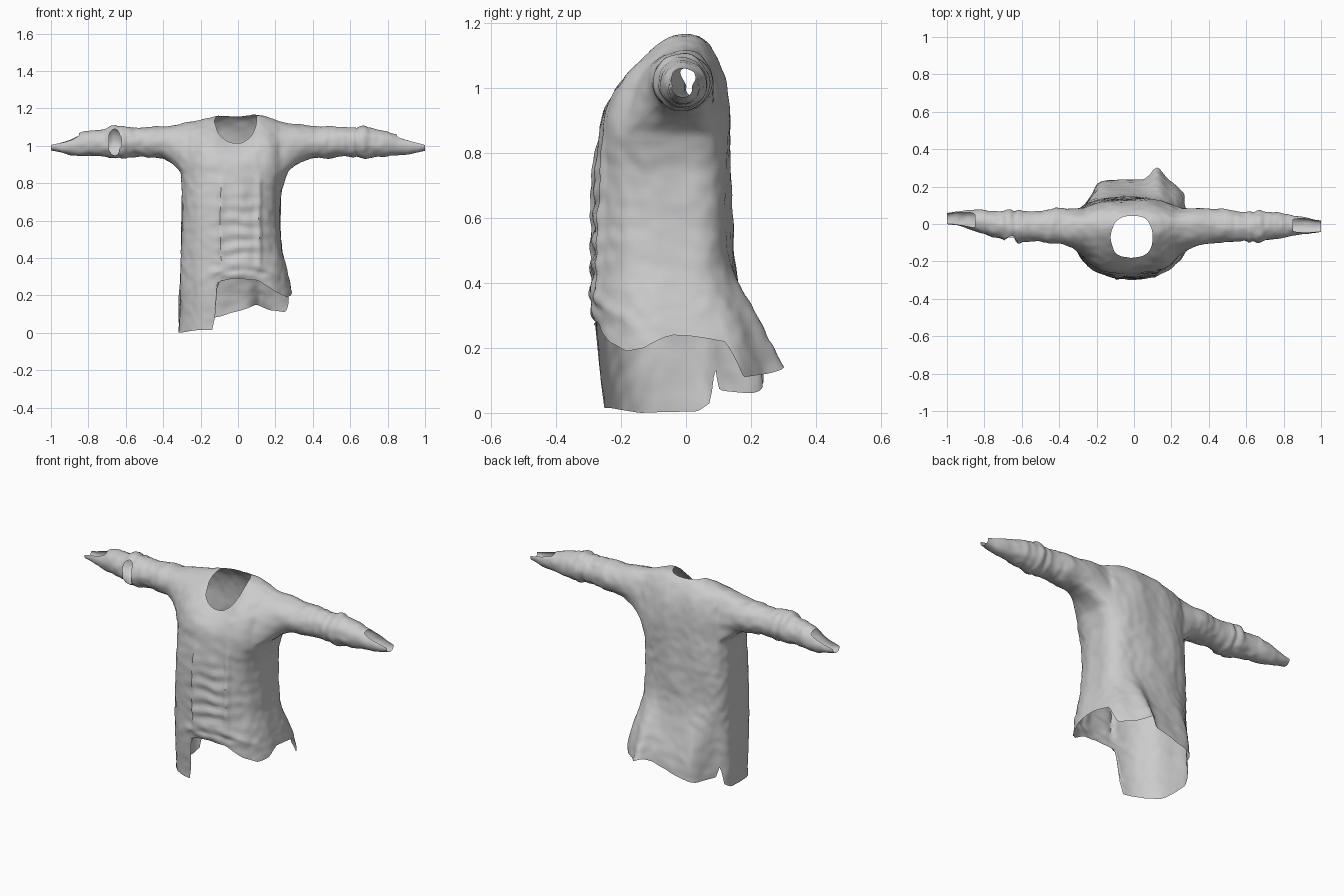
import bpy, bmesh, math
from mathutils import Vector, noise

if "Cube" in bpy.data.objects:
    bpy.data.objects.remove(bpy.data.objects["Cube"])

N, K, D, J = 128, 12, 20, 48      # torso columns, half armhole, half yoke, yoke rows
ARMPIT, FIXED = 0.86, 0.33


def interp(table, v):
    """Piecewise linear lookup in rows (key, a, b, ...) sorted by key."""
    if v <= table[0][0]:
        return table[0][1:]
    for p, q in zip(table, table[1:]):
        if v <= q[0]:
            t = (v - p[0]) / (q[0] - p[0])
            return [a + (b - a) * t for a, b in zip(p[1:], q[1:])]
    return table[-1][1:]


def smooth(a, b, v):
    t = min(1, max(0, (v - a) / (b - a)))
    return t * t * (3 - 2 * t)


def gauss(v, centre, width):
    return math.exp(-((v - centre) / width) ** 2)


# z: left x, right x, front y, back y
BODY = [(0, -.32, .305, -.26, .14), (.15, -.315, .30, -.275, .14),
        (.3, -.31, .27, -.285, .14), (.45, -.305, .235, -.288, .142),
        (.6, -.30, .222, -.285, .142), (.75, -.30, .23, -.28, .138),
        (.86, -.305, .265, -.268, .135)]
# angle in degrees: hem height
HEM = [(0, .24), (20, .22), (35, .11), (60, .12), (75, .15), (100, .09), (125, .06),
       (143, .07), (150, .14), (157, .03), (170, .005), (200, 0), (235, .015),
       (252, .015), (256, .27), (270, .29), (290, .28), (310, .22), (330, .19),
       (345, .2), (360, .24)]
# distance along arm: centre y, centre z, radius y, radius z
ARM = [(.42, -.01, 1.017, .095, .088), (.52, -.012, 1.017, .082, .081),
       (.6, -.015, 1.017, .078, .08), (.62, -.015, 1.017, .09, .087),
       (.635, -.015, 1.017, .076, .076), (.655, -.013, 1.02, .088, .088),
       (.68, -.012, 1.018, .09, .088), (.695, -.01, 1.014, .076, .077),
       (.8, -.006, 1.01, .066, .066), (.9, -.008, 1.0, .046, .048),
       (1.0, -.01, .997, .03, .024)]


def body_point(theta, z):
    xl, xr, yf, yb = interp(BODY, z)
    c, s = math.cos(theta), math.sin(theta)
    x = (xl + xr) / 2 + (xr - xl) / 2 * math.copysign(abs(c) ** .8, c)
    if s < 0:
        y = -.04 + (yf + .04) * abs(s) ** .75
    else:
        y = -.04 + (yb + .04) * s ** .5
        # flared back tail with one deep pleat
        flare = .1 * (1 - smooth(.08, .52, z))
        shape = smooth(-.28, -.17, x) + .75 * gauss(x, .125, .045) - .4 * smooth(.2, .32, x)
        y += flare * shape * min(1, s / .35)
    return Vector((x, y, z))


bm = bmesh.new()


def skin(a, b, closed):
    n = len(a)
    for i in range(n if closed else n - 1):
        bm.faces.new((a[i], a[(i + 1) % n], b[(i + 1) % n], b[i]))


# Torso: rings from armpit down to the uneven hem
rings = []
for r in range(54):
    ring = []
    for i in range(N):
        theta = 2 * math.pi * i / N
        if r <= 36:
            z = ARMPIT + (FIXED - ARMPIT) * r / 36
        else:
            z = FIXED + (interp(HEM, math.degrees(theta))[0] - FIXED) * (r - 36) / 17
        ring.append(bm.verts.new(body_point(theta, z)))
    if rings:
        skin(rings[-1], ring, True)
    rings.append(ring)
top = rings[0]

# Yoke: front panel carried over the shoulders to the back panel
yoke = []
for j in range(J + 1):
    row = []
    for d in range(-D, D + 1):
        f, b = top[(96 + d) % N], top[(32 - d) % N]
        if j in (0, J):
            row.append(f if j == 0 else b)
            continue
        x, a = f.co.x, math.pi * j / J
        crest = 1.165 - .04 * smooth(.08, .28, abs(x))
        c, s = math.cos(a), math.sin(a)
        z = ARMPIT + (crest - ARMPIT) * s
        if c > 0:
            y = -.01 + (f.co.y + .01) * c ** 1.15
            z -= .065 * gauss(x, -.01, .13) * math.sin(2 * a) ** 2
        else:
            y = -.01 + (b.co.y + .01) * (-c) ** .75
        row.append(bm.verts.new((x, y, z)))
    if yoke:
        skin(yoke[-1], row, False)
    yoke.append(row)

# Sleeves: grown from each armhole loop, with folds at the elbow and a scooped end
for side in (1, -1):
    if side > 0:
        hole = [top[k % N] for k in range(-K, K + 1)]
    else:
        hole = [top[64 - k] for k in range(-K, K + 1)]
    hole += [yoke[j][D + side * D] for j in range(J - 1, 0, -1)]
    angles = [math.atan2(v.co.z - 1.0, v.co.y + .03) for v in hole]

    def arm_point(x, ang):
        cy, cz, ry, rz = interp(ARM, x)
        if side < 0:
            cy += .04 * smooth(.65, 1, x)
        return Vector((side * x, cy + ry * math.cos(ang), cz + rz * math.sin(ang)))

    prev = hole
    for r in range(1, 57):
        loop = []
        for v, ang in zip(hole, angles):
            if r <= 10:
                t = r / 10
                goal = arm_point(.42, ang)
                p = v.co.lerp(goal, math.sin(t * math.pi / 2))
                p.x = v.co.x + (goal.x - v.co.x) * t
            elif r <= 42:
                p = arm_point(.42 + .36 * (r - 10) / 32, ang)
            else:
                end = 1 - .15 * smooth(.25, .85, math.sin(ang))
                p = arm_point(.78 + (end - .78) * (r - 42) / 14, ang)
            loop.append(bm.verts.new(p))
        skin(prev, loop, True)
        prev = loop


# Openings: neckline and the gap at one elbow
def opening(face):
    x, y, z = face.calc_center_median()
    neck = z > .95 and abs((x + .012) / .108) ** 3 + abs((y + .07) / .112) ** 3 < 1
    elbow = y < -.03 and ((x + .66) / .035) ** 2 + ((z - 1.02) / .07) ** 2 < 1
    return neck or elbow


bmesh.ops.delete(bm, geom=[f for f in bm.faces if opening(f)], context='FACES')
bmesh.ops.recalc_face_normals(bm, faces=bm.faces[:])

# Relax the cloth and even out the cut edges
inner = [v for v in bm.verts if not v.is_boundary]
for _ in range(2):
    bmesh.ops.smooth_vert(bm, verts=inner, factor=.5, use_axis_x=True,
                          use_axis_y=True, use_axis_z=True)
cut = [v for v in bm.verts if v.is_boundary and v.co.z > .95 and abs(v.co.x) < .75]
for _ in range(5):
    moved = {}
    for v in cut:
        near = [e.other_vert(v).co for e in v.link_edges if e.is_boundary]
        moved[v] = v.co * .5 + sum(near, Vector()) * (.5 / len(near))
    for v, p in moved.items():
        v.co = p

# Wrinkles: soft drape, long front ridges, gathered front folds and sleeve creases
bm.normal_update()
for v in bm.verts:
    x, y, z = v.co
    h = .008 * noise.noise(Vector((x * 9, y * 9, z * 4)))
    h += .004 * noise.noise(v.co * 24)
    if y < -.15 and abs(x) < .3:
        span = smooth(.3, .4, z) * (1 - smooth(.75, .9, z))
        wob = .012 * noise.noise(Vector((0, 3, z * 9)))
        h += span * .012 * (gauss(x, -.09 + wob, .014) + gauss(x, .11 + wob, .014))
        middle = gauss(x, .01, .11) * (1 - smooth(.6, .8, z))
        wave = z * 85 + 3 * noise.noise(Vector((x * 7, 0, z * 5)))
        h += middle * .006 * math.sin(wave)
        h += .016 * gauss(z, .36 - 1.5 * (x - .03) ** 2, .02) * gauss(x, .03, .17)
    if .4 < abs(x) < .8:
        h += .004 * noise.noise(Vector((x * 40, y * 10, z * 10)))
    v.co += v.normal * h
    v.co.z = max(0, v.co.z)

mesh = bpy.data.meshes.new("long_sleeved_tunic")
bm.to_mesh(mesh)
bm.free()
tunic = bpy.data.objects.new("long_sleeved_tunic", mesh)
bpy.context.collection.objects.link(tunic)
bpy.context.view_layer.objects.active = tunic
tunic.select_set(True)
bpy.ops.object.shade_smooth_by_angle(angle=math.radians(50))
